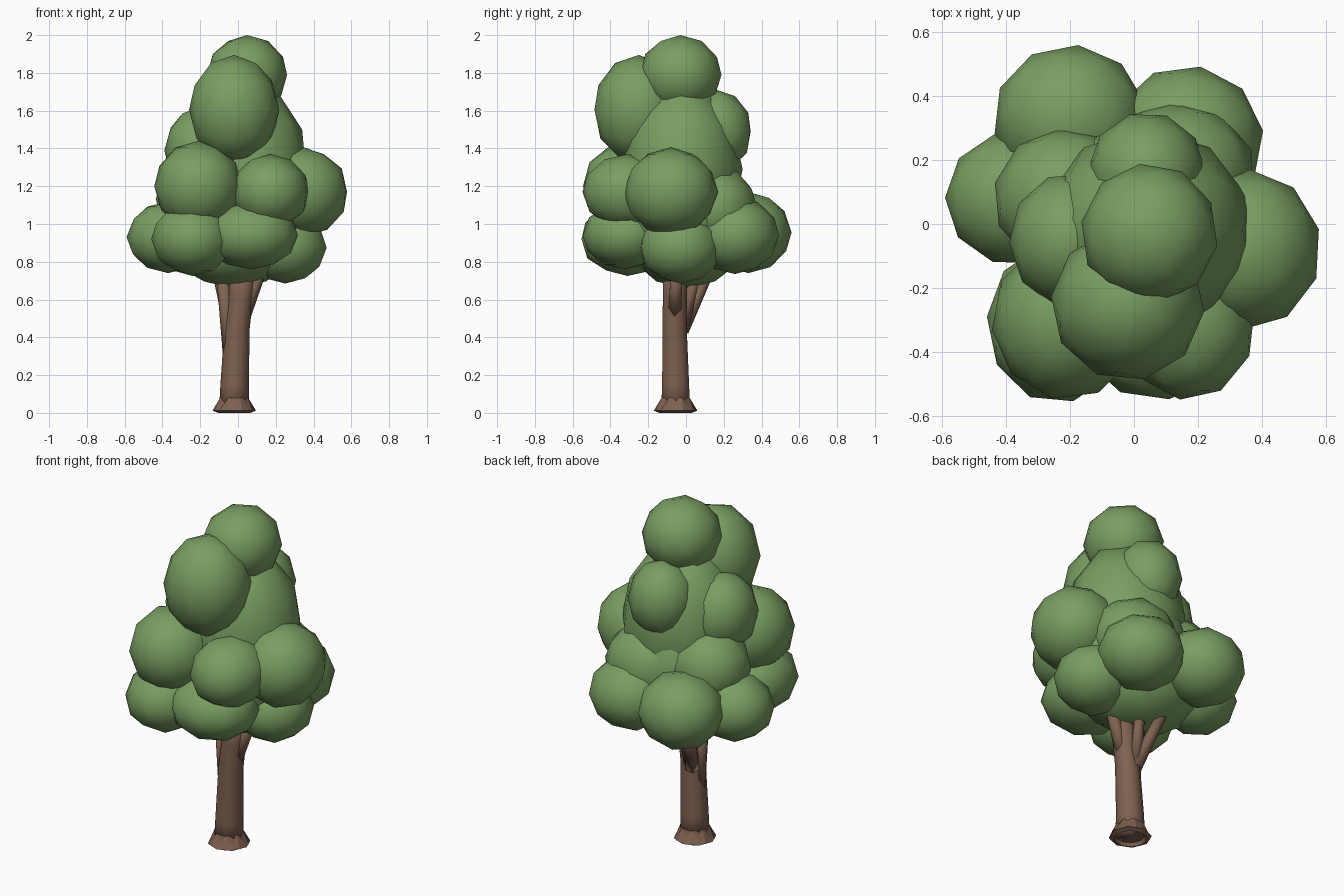
import bpy
import bmesh
import math
from mathutils import Matrix, Vector

if "Cube" in bpy.data.objects:
    bpy.data.objects.remove(bpy.data.objects["Cube"])


def material(name, colour):
    mat = bpy.data.materials.new(name)
    mat.use_nodes = True
    mat.diffuse_color = (*colour, 1)
    mat.node_tree.nodes["Principled BSDF"].inputs["Base Color"].default_value = (*colour, 1)
    return mat


leaf = material("leaf green", (0.19, 0.34, 0.12))
bark = material("bark brown", (0.21, 0.12, 0.08))


def finish(bm, name, mat, smooth=True):
    bmesh.ops.recalc_face_normals(bm, faces=bm.faces)
    for face in bm.faces:
        face.smooth = smooth
    mesh = bpy.data.meshes.new(name)
    bm.to_mesh(mesh)
    bm.free()
    mesh.materials.append(mat)
    obj = bpy.data.objects.new(name, mesh)
    bpy.context.collection.objects.link(obj)
    return obj


def clump(name, centre, radii, turn):
    """Low-poly leaf ball, turned before it is stretched to its radii."""
    bm = bmesh.new()
    bmesh.ops.create_icosphere(bm, subdivisions=2, radius=1)
    spin = Matrix.Rotation(turn, 4, 'Z')
    bm.transform(Matrix.Translation(centre) @ Matrix.Diagonal((*radii, 1)) @ spin)
    finish(bm, name, leaf)


def bridge(bm, low, high):
    n = len(low)
    for i in range(n):
        j = (i + 1) % n
        bm.faces.new((low[i], low[j], high[j], high[i]))


def limb(name, path, sides):
    """Tapered tube through (x, y, z, radius) points."""
    bm = bmesh.new()
    pts = [Vector(p[:3]) for p in path]
    rings = []
    for k, p in enumerate(path):
        along = pts[min(k + 1, len(pts) - 1)] - pts[max(k - 1, 0)]
        turn = Vector((0, 0, 1)).rotation_difference(along)
        ring = []
        for i in range(sides):
            a = math.tau * i / sides
            offset = turn @ Vector((math.cos(a), math.sin(a), 0)) * p[3]
            ring.append(bm.verts.new(pts[k] + offset))
        rings.append(ring)
    for low, high in zip(rings, rings[1:]):
        bridge(bm, low, high)
    bm.faces.new(rings[0][::-1])
    bm.faces.new(rings[-1])
    finish(bm, name, bark)


# Leaf clumps: name, centre, radii
clumps = [
    ("crown_core", (0.04, -0.02, 1.29), (0.335, 0.32, 0.47)),
    ("crown_base", (0.03, -0.02, 1.06), (0.36, 0.35, 0.39)),
    ("crown_top", (0.048, -0.03, 1.79), (0.215, 0.22, 0.21)),
    ("upper_front_clump", (-0.02, -0.25, 1.605), (0.24, 0.24, 0.29)),
    ("upper_back_clump", (0.04, 0.16, 1.49), (0.185, 0.19, 0.22)),
    ("upper_right_clump", (-0.20, -0.05, 1.39), (0.19, 0.21, 0.23)),
    ("middle_front_right_clump", (-0.21, -0.30, 1.20), (0.235, 0.25, 0.24)),
    ("middle_front_left_clump", (0.17, -0.31, 1.17), (0.21, 0.24, 0.20)),
    ("middle_left_clump", (0.35, -0.08, 1.17), (0.235, 0.25, 0.235)),
    ("middle_back_left_clump", (0.13, 0.16, 1.08), (0.25, 0.22, 0.23)),
    ("middle_back_right_clump", (-0.21, 0.08, 1.13), (0.23, 0.22, 0.22)),
    ("lower_front_clump", (0.07, -0.32, 0.94), (0.25, 0.23, 0.18)),
    ("lower_front_right_clump", (-0.24, -0.31, 0.92), (0.22, 0.25, 0.195)),
    ("lower_right_clump", (-0.37, 0.08, 0.93), (0.22, 0.21, 0.19)),
    ("lower_left_clump", (0.25, -0.03, 0.875), (0.22, 0.22, 0.19)),
    ("lower_back_left_clump", (0.165, 0.26, 0.94), (0.24, 0.235, 0.205)),
    ("lower_back_right_clump", (-0.20, 0.33, 0.955), (0.24, 0.23, 0.215)),
    ("crown_underside", (-0.03, 0.0, 0.90), (0.34, 0.31, 0.24)),
]
for number, (name, centre, radii) in enumerate(clumps):
    clump(name, centre, radii, number * 0.7)

# Trunk and branches
limb("trunk", [(-0.02, -0.055, 0.02, 0.08), (-0.018, -0.055, 0.15, 0.075),
               (-0.005, -0.06, 0.45, 0.067), (0.015, -0.06, 0.62, 0.066),
               (0.03, -0.06, 0.8, 0.066)], 10)
branches = [
    ("back_right_branch", (-0.03, -0.02, 0.44, 0.042), (-0.1, 0.11, 0.72, 0.031)),
    ("back_branch", (-0.02, -0.01, 0.47, 0.036), (0.0, 0.05, 0.74, 0.03)),
    ("right_branch", (-0.04, -0.06, 0.28, 0.038), (-0.08, -0.05, 0.72, 0.034)),
    ("left_branch", (0.03, -0.06, 0.52, 0.04), (0.115, -0.05, 0.75, 0.035)),
]
for name, start, end in branches:
    limb(name, [start, end], 6)

# Flared root collar with a jagged upper rim and a hollow underside
bm = bmesh.new()
sides = 16
rings = [[], [], [], []]
for i in range(sides):
    a = math.tau * i / sides
    peak = i % 2
    for ring, radius, z in zip(rings, (0.075, 0.085, 0.115 - 0.008 * peak, 0.085 - 0.006 * peak),
                               (0.02, 0, 0.012, 0.042 + 0.04 * peak)):
        ring.append(bm.verts.new((-0.02 + radius * math.cos(a),
                                  -0.055 + radius * math.sin(a), z)))
for low, high in zip(rings, rings[1:]):
    bridge(bm, low, high)
bm.faces.new(rings[0][::-1])
bmesh.ops.triangle_fill(bm, edges=[e for e in bm.edges if e.is_boundary], use_beauty=True)
finish(bm, "root_collar", bark, smooth=False)
